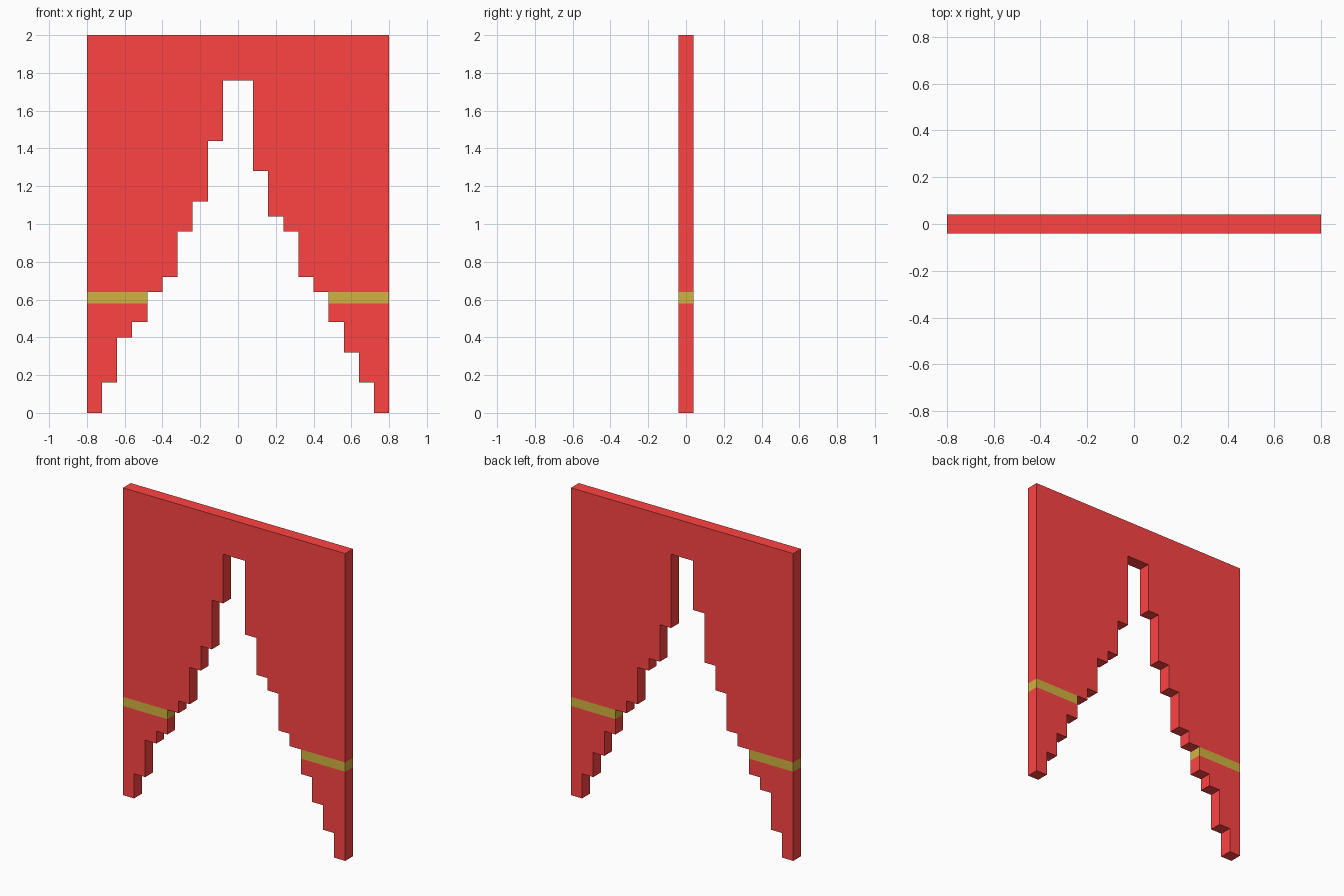
import bpy, bmesh

if "Cube" in bpy.data.objects:
    bpy.data.objects.remove(bpy.data.objects["Cube"])

STEP = 0.08          # width of one stair in the stepped edge
HALF = 0.8           # half width of the curtain
THICK = 0.08
BAND_LOW, BAND_TOP = 0.58, 0.64


def material(name, colour):
    mat = bpy.data.materials.new(name)
    mat.diffuse_color = (*colour, 1.0)
    mat.use_nodes = True
    mat.node_tree.nodes["Principled BSDF"].inputs["Base Color"].default_value = mat.diffuse_color
    return mat


def stairs(side, heights, start):
    """Stepped hem running inwards from column number start."""
    points = []
    for i, z in enumerate(heights, start):
        points += [(side * (HALF - i * STEP), z), (side * (HALF - (i + 1) * STEP), z)]
    return points


# Hem heights per column, outer edge towards the middle
lower_left, lower_right = [0, 0.16, 0.40, 0.48], [0, 0.16, 0.32, 0.48]
upper_left = [0.64, 0.72, 0.96, 1.12, 1.44, 1.76]
upper_right = [0.64, 0.72, 0.96, 1.04, 1.28, 1.76]
inner = HALF - 4 * STEP

# Flat regions of the front: (outline, material index)
left_hem = stairs(-1, upper_left, 4)[:-1]
right_hem = stairs(1, upper_right, 4)[:-1]
regions = [([(-HALF, 2), (-HALF, BAND_TOP)] + left_hem + right_hem[::-1]
            + [(HALF, BAND_TOP), (HALF, 2)], 0)]
for side, heights in ((-1, lower_left), (1, lower_right)):
    regions.append(([(side * HALF, BAND_TOP), (side * HALF, BAND_LOW),
                     (side * inner, BAND_LOW), (side * inner, BAND_TOP)], 1))
    regions.append(([(side * HALF, BAND_LOW)] + stairs(side, heights, 0)
                    + [(side * inner, BAND_LOW)], 0))

# Draw the regions, weld them and extrude to a solid sheet
bm = bmesh.new()
for outline, index in regions:
    face = bm.faces.new([bm.verts.new((x, -THICK / 2, z)) for x, z in outline])
    face.material_index = index
bmesh.ops.remove_doubles(bm, verts=bm.verts, dist=0.001)
bmesh.ops.recalc_face_normals(bm, faces=bm.faces)
sheet = bmesh.ops.extrude_face_region(bm, geom=bm.faces[:], use_keep_orig=True)
moved = [v for v in sheet["geom"] if isinstance(v, bmesh.types.BMVert)]
bmesh.ops.translate(bm, verts=moved, vec=(0, THICK, 0))

# Tie bands wrap right round the sheet edges
for face in bm.faces:
    zs = [v.co.z for v in face.verts]
    face.material_index = int(min(zs) > BAND_LOW - 0.001 and max(zs) < BAND_TOP + 0.001
                              and max(zs) - min(zs) > 0.001)
bmesh.ops.recalc_face_normals(bm, faces=bm.faces)

mesh = bpy.data.meshes.new("curtain")
bm.to_mesh(mesh)
bm.free()
mesh.materials.append(material("red_cloth", (1.0, 0.056, 0.056)))
mesh.materials.append(material("gold_tie", (0.65, 0.45, 0.053)))
curtain = bpy.data.objects.new("curtain", mesh)
bpy.context.collection.objects.link(curtain)
